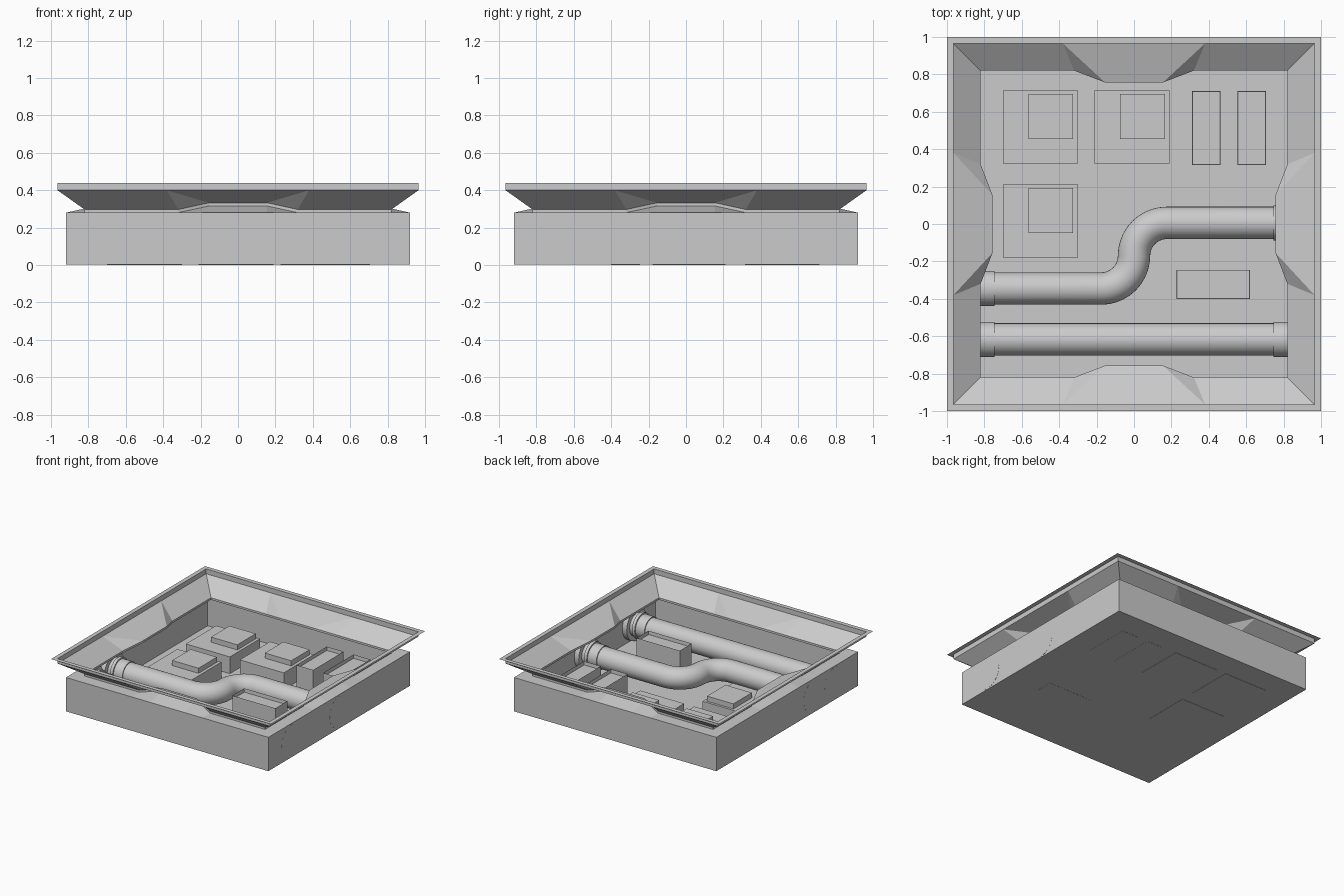
import bpy, bmesh, math
from mathutils import Matrix, Vector

if "Cube" in bpy.data.objects:
    bpy.data.objects.remove(bpy.data.objects["Cube"])


def finish(name, bm, smooth=False):
    bmesh.ops.remove_doubles(bm, verts=bm.verts, dist=1e-4)
    bmesh.ops.recalc_face_normals(bm, faces=bm.faces)
    me = bpy.data.meshes.new(name)
    bm.to_mesh(me)
    bm.free()
    ob = bpy.data.objects.new(name, me)
    bpy.context.collection.objects.link(ob)
    if smooth:
        bpy.context.view_layer.objects.active = ob
        ob.select_set(True)
        bpy.ops.object.shade_smooth_by_angle(angle=math.radians(35))
        ob.select_set(False)
    return ob


def add_box(bm, x0, x1, y0, y1, z0, z1):
    m = Matrix.Translation(((x0 + x1) / 2, (y0 + y1) / 2, (z0 + z1) / 2))
    m = m @ Matrix.Diagonal((x1 - x0, y1 - y0, z1 - z0, 1))
    return bmesh.ops.create_cube(bm, size=1, matrix=m)["verts"]


# Thin pit shell: one side (x, outward distance, z) repeated four times
FLOOR = 0.002
half = [(.82, .82, .297), (.32, .82, .297), (.155, .757, .333)]
low = [(x, d, z - .017) for x, d, z in half]
A, B, C = half
a, b, c = low
top_out, top_mid = (.965, .965, .40), (.38, .965, .40)
led_out, led_mid, led_in = (.92, .92, .28), (.32, .92, .28), (.155, .92, .28)


def mx(p):
    return (-p[0], p[1], p[2])


half_faces = [
    (top_out, top_mid, B, A), (top_mid, C, B),      # sloped funnel
    (A, B, b, a), (B, C, c, b),                     # small vertical lip
    (a, b, led_mid, led_out), (b, c, led_in, led_mid),  # ledge
]
centre_faces = [
    ((1, 1, .44), (-1, 1, .44), (-.965, .965, .44), (.965, .965, .44)),
    ((.965, .965, .44), (-.965, .965, .44), mx(top_out), mx(top_mid), top_mid, top_out),
    (top_mid, mx(top_mid), mx(C), C), (C, mx(C), mx(c), c),
    (c, mx(c), mx(led_in), led_in),
    (led_out, led_mid, led_in, mx(led_in), mx(led_mid), mx(led_out),
     (-.92, .92, FLOOR), (.92, .92, FLOOR)),
]
side = centre_faces + half_faces + [tuple(mx(p) for p in f) for f in half_faces]
bm = bmesh.new()
for k in range(4):
    rot = Matrix.Rotation(k * math.pi / 2, 3, 'Z')
    for f in side:
        bm.faces.new([bm.verts.new(rot @ Vector(p)) for p in f])
bm.faces.new([bm.verts.new((sx * .92, sy * .92, FLOOR))
              for sx, sy in ((-1, -1), (1, -1), (1, 1), (-1, 1))])
finish("pit_shell", bm)

# Square machine blocks with a smaller raised cap
for i, (x, y) in enumerate(((-.70, .323), (-.21, .323), (-.70, -.18))):
    bm = bmesh.new()
    add_box(bm, x, x + .40, y, y + .392, 0, .14)
    add_box(bm, x + .135, x + .375, y + .132, y + .372, .14, .182)
    finish(f"machine_block_{i + 1}", bm)

# Tall narrow boxes with a recessed top
for i, r in enumerate(((.31, .463, .315, .71), (.553, .706, .315, .71),
                       (.228, .62, -.40, -.245))):
    bm = bmesh.new()
    vs = add_box(bm, *r, .001, .24)
    top = max(bm.faces, key=lambda f: f.calc_center_median().z)
    bmesh.ops.inset_individual(bm, faces=[top], thickness=.003)
    for v in top.verts:
        v.co.z -= .03
    finish(f"recessed_box_{i + 1}", bm)

# Pipes: circle swept along a flat centre line
PZ, PR, SEG = .14, .0865, 32


def arc(cx, cy, r, a0, a1, n=10):
    return [(cx + r * math.cos(math.radians(a0 + (a1 - a0) * i / n)),
             cy + r * math.sin(math.radians(a0 + (a1 - a0) * i / n))) for i in range(n + 1)]


def pipe(name, path):
    bm = bmesh.new()
    rings = []
    for i, p in enumerate(path):
        p0, p1 = path[max(i - 1, 0)], path[min(i + 1, len(path) - 1)]
        t = (Vector(p1) - Vector(p0)).normalized()
        ring = []
        for k in range(SEG):
            w = 2 * math.pi * k / SEG
            s = PR * math.cos(w)
            ring.append(bm.verts.new((p[0] - t.y * s, p[1] + t.x * s, PZ + PR * math.sin(w))))
        rings.append(ring)
    for r0, r1 in zip(rings, rings[1:]):
        for k in range(SEG):
            bm.faces.new((r0[k], r0[k - 1], r1[k - 1], r1[k]))
    finish(name, bm, True)


S0, S1, R = -.345, .006, .1755
pipe("straight_pipe", [(-.915, -.617), (.915, -.617)])
pipe("bent_pipe", [(-.915, S0)] + arc(-R, S0 + R, R, -90, 0)
     + arc(R, S1 - R, R, 180, 90)[1:] + [(.915, S1)])

# Stepped collars and wall flanges, lathed around the pipe axis
collar = [(.745, .085), (.745, .094), (.825, .094), (.825, .105), (.85, .105),
          (.85, .092), (.88, .092), (.88, .13), (.9205, .13), (.9205, 0)]
for i, (s, y) in enumerate(((-1, -.617), (1, -.617), (-1, S0), (1, S1))):
    bm = bmesh.new()
    vs = [bm.verts.new((s * x, y + r, PZ)) for x, r in collar]
    es = [bm.edges.new(e) for e in zip(vs, vs[1:])]
    bmesh.ops.spin(bm, geom=vs + es, cent=(0, y, PZ), axis=(1, 0, 0),
                   angle=2 * math.pi, steps=SEG)
    finish(f"pipe_collar_{i + 1}", bm, True)
